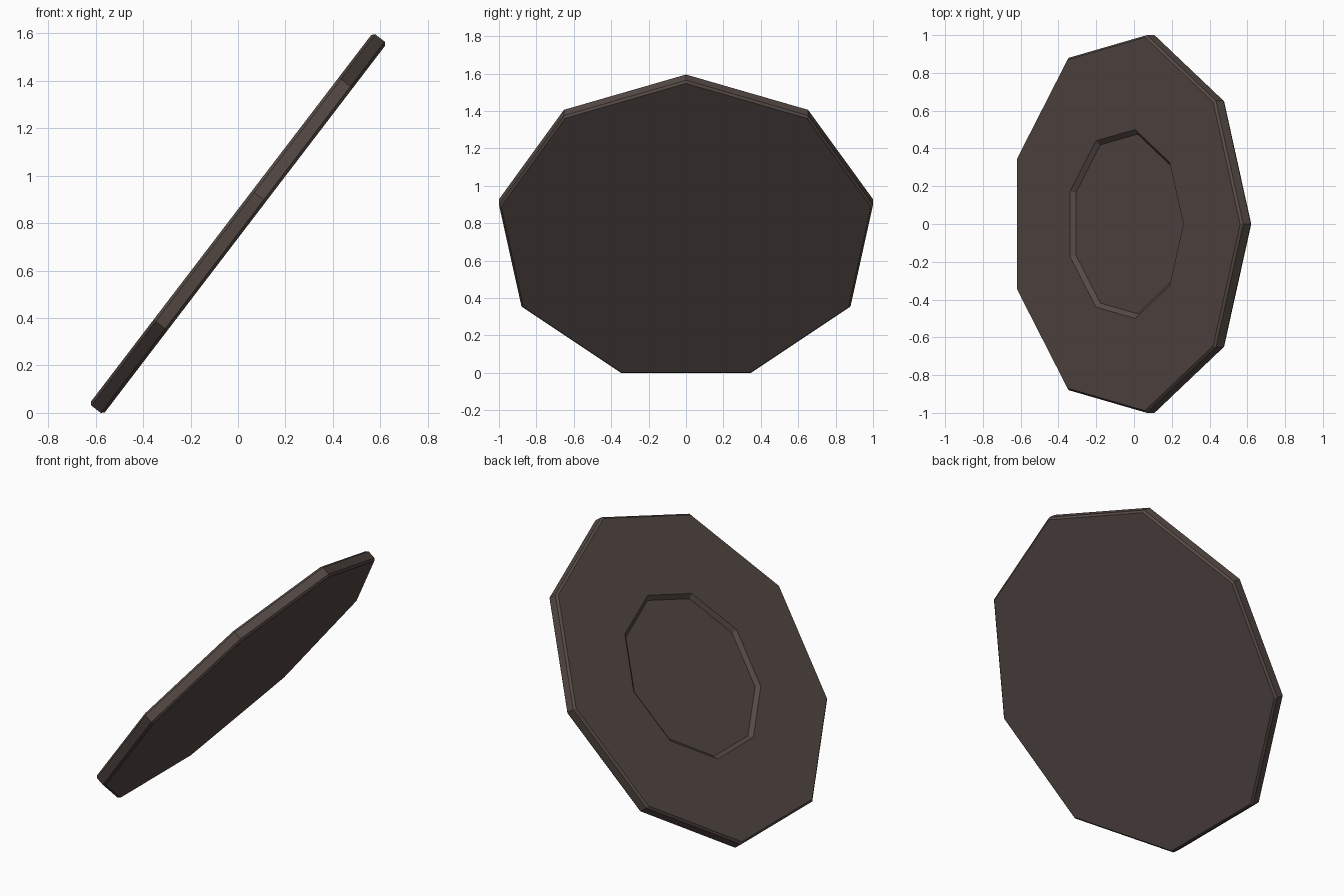
import bpy, bmesh, math
from mathutils import Matrix

if "Cube" in bpy.data.objects:
    bpy.data.objects.remove(bpy.data.objects["Cube"])

SIDES = 9
R = 1 / math.sin(math.radians(80))   # nonagon one unit either side in y
TILT = math.radians(52.6)

mat = bpy.data.materials.new("dark brown")
mat.diffuse_color = (0.092, 0.068, 0.060, 1)
mat.use_nodes = True
mat.node_tree.nodes["Principled BSDF"].inputs["Base Color"].default_value = mat.diffuse_color

# Plate profile (radius, height): underside, chamfered rim, top face, shallow recess
profile = [(R - 0.012, -0.037), (R, -0.025), (R, 0.025), (R - 0.012, 0.037),
           (0.508, 0.037), (0.483, 0.017)]

bm = bmesh.new()
rings = []
for r, z in profile:
    rings.append([bm.verts.new((r * math.cos(i * math.tau / SIDES),
                                r * math.sin(i * math.tau / SIDES), z))
                  for i in range(SIDES)])
for a, b in zip(rings, rings[1:]):
    for i in range(SIDES):
        j = (i + 1) % SIDES
        bm.faces.new((a[i], a[j], b[j], b[i]))
bm.faces.new(rings[0][::-1])
bm.faces.new(rings[-1])

# Tilt the plate, then centre it and rest it on the ground
bmesh.ops.transform(bm, matrix=Matrix.Rotation(-TILT, 4, 'Y'), verts=bm.verts)
xs = [v.co.x for v in bm.verts]
zs = [v.co.z for v in bm.verts]
bmesh.ops.translate(bm, vec=(-(min(xs) + max(xs)) / 2, 0, -min(zs)), verts=bm.verts)
bmesh.ops.recalc_face_normals(bm, faces=bm.faces)

mesh = bpy.data.meshes.new("tilted_plate")
bm.to_mesh(mesh)
bm.free()
mesh.materials.append(mat)
plate = bpy.data.objects.new("tilted_plate", mesh)
bpy.context.collection.objects.link(plate)
